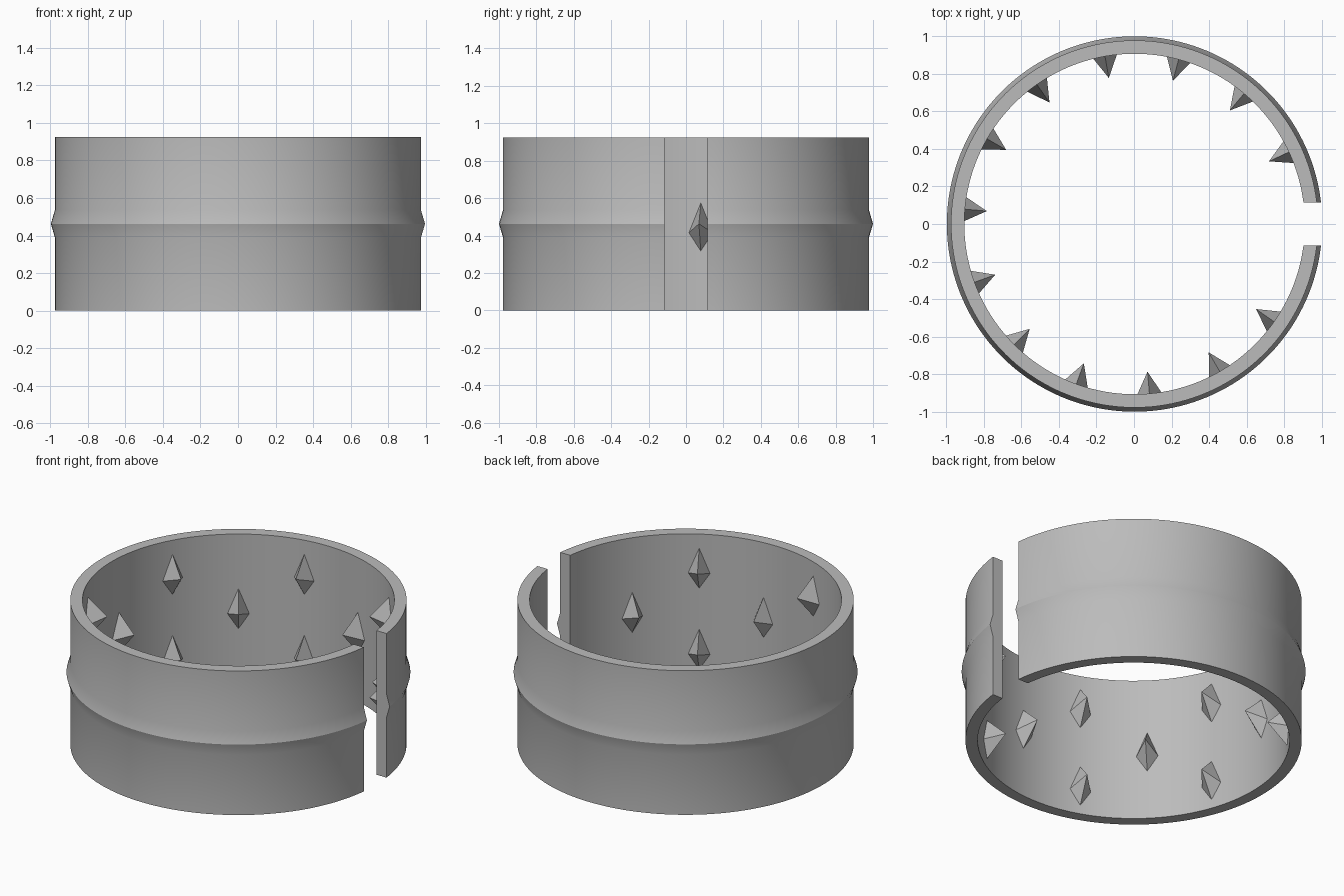
import bpy, bmesh
from math import asin, cos, sin, pi, radians
from mathutils import Matrix

cube = bpy.data.objects.get("Cube")
if cube:
    bpy.data.objects.remove(cube, do_unlink=True)

HEIGHT, MID = 0.925, 0.4625
INNER, OUTER, RIDGE = 0.907, 0.978, 1.0
HALF_GAP = 0.115
SEGMENTS = 160
SHIFT = 0.003

grey = bpy.data.materials.new("plain grey")
grey.use_nodes = True
colour = (0.5, 0.5, 0.5, 1)
grey.diffuse_color = colour
grey.node_tree.nodes["Principled BSDF"].inputs["Base Color"].default_value = colour


def make_object(name, bm):
    bmesh.ops.recalc_face_normals(bm, faces=bm.faces)
    mesh = bpy.data.meshes.new(name)
    bm.to_mesh(mesh)
    bm.free()
    mesh.materials.append(grey)
    obj = bpy.data.objects.new(name, mesh)
    bpy.context.collection.objects.link(obj)
    return obj


# Open band: wall profile swept round, with flat parallel ends at the gap
profile = [(INNER, 0), (OUTER, 0), (OUTER, MID - 0.075), (RIDGE, MID),
           (OUTER, MID + 0.075), (OUTER, HEIGHT), (INNER, HEIGHT)]
bm = bmesh.new()
rings = []
for i in range(SEGMENTS + 1):
    ring = []
    for r, z in profile:
        start = asin(HALF_GAP / r)
        a = start + (2 * pi - 2 * start) * i / SEGMENTS
        ring.append(bm.verts.new((r * cos(a) + SHIFT, r * sin(a), z)))
    rings.append(ring)
n = len(profile)
for a, b in zip(rings, rings[1:]):
    for k in range(n):
        bm.faces.new((a[k], a[(k + 1) % n], b[(k + 1) % n], b[k]))
bm.faces.new(rings[0])
bm.faces.new(rings[-1])
band = make_object("band", bm)
bpy.ops.object.select_all(action='DESELECT')
band.select_set(True)
bpy.context.view_layer.objects.active = band
bpy.ops.object.shade_smooth_by_angle(angle=radians(30))


# Kite-shaped spikes pointing inwards
def add_spike(name, angle, z):
    bm = bmesh.new()
    wall, tip = INNER + 0.004, 0.79
    base = [bm.verts.new(p) for p in ((wall, 0, 0.115), (wall, 0.067, -0.05),
                                      (wall, 0, -0.15), (wall, -0.067, -0.05))]
    point = bm.verts.new((tip, 0, 0))
    for k in range(4):
        bm.faces.new((base[k], base[(k + 1) % 4], point))
    bm.faces.new(base)
    bm.transform(Matrix.Translation((SHIFT, 0, z)) @ Matrix.Rotation(angle, 4, 'Z'))
    make_object(name, bm)


# Single spikes at mid height alternate with upper and lower pairs
for k in range(1, 14):
    angle = radians(25 * k)
    if k % 2:
        add_spike(f"middle_spike_{k}", angle, MID)
    else:
        add_spike(f"upper_spike_{k}", angle, MID + 0.26)
        add_spike(f"lower_spike_{k}", angle, MID - 0.26)
